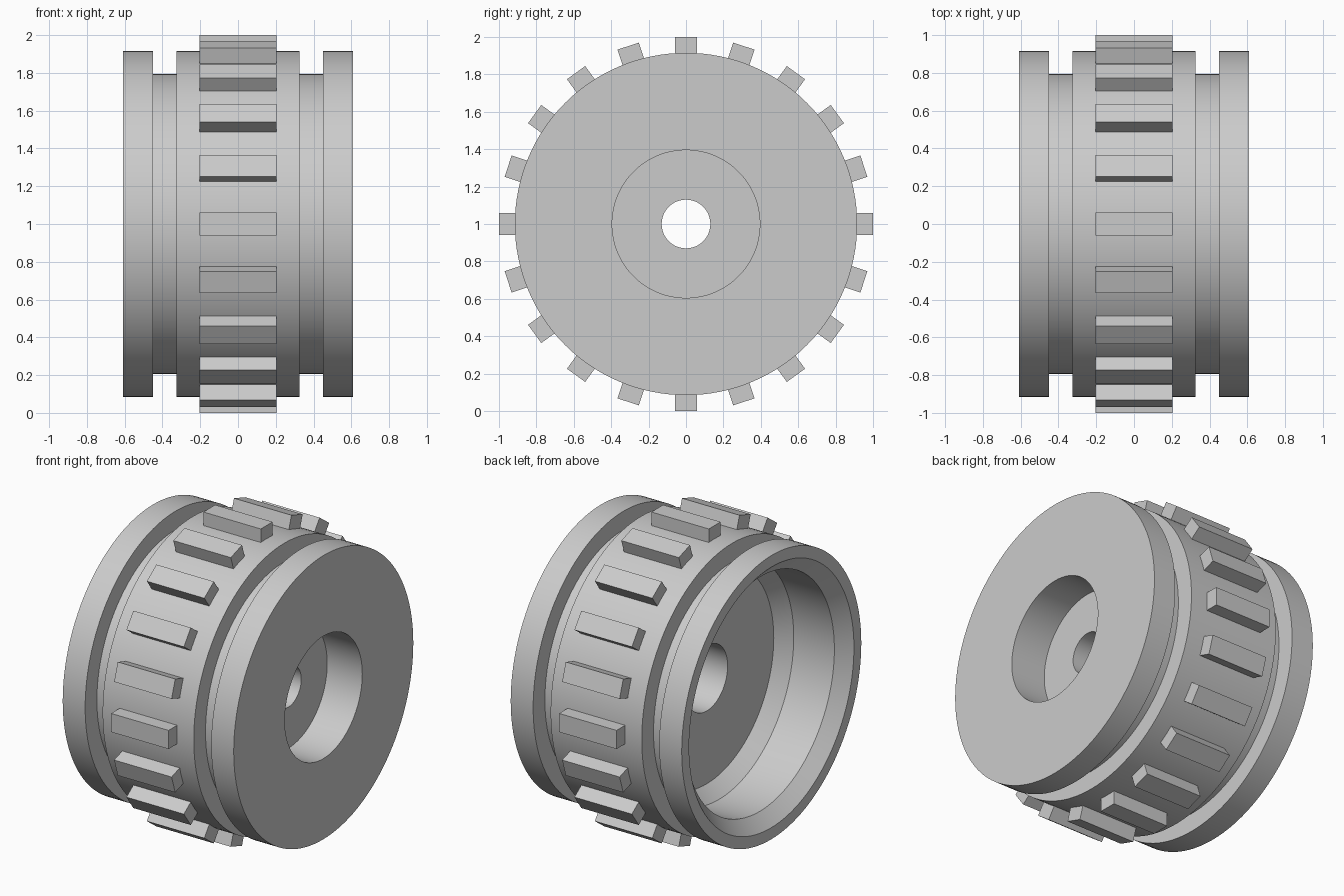
import bpy
import bmesh
from math import pi, radians
from mathutils import Matrix, Vector

cube = bpy.data.objects.get("Cube")
if cube:
    bpy.data.objects.remove(cube, do_unlink=True)

SEGMENTS = 128
TEETH = 20
CENTRE = Vector((0, 0, 1))

grey = bpy.data.materials.new("plain grey")
grey.use_nodes = True
colour = (0.6, 0.6, 0.6, 1)
grey.diffuse_color = colour
grey.node_tree.nodes["Principled BSDF"].inputs["Base Color"].default_value = colour


def finish(bm, name):
    """Turn a bmesh into a named, grey object on the wheel axis."""
    bmesh.ops.recalc_face_normals(bm, faces=bm.faces)
    mesh = bpy.data.meshes.new(name)
    bm.to_mesh(mesh)
    bm.free()
    mesh.materials.append(grey)
    obj = bpy.data.objects.new(name, mesh)
    obj.location = CENTRE
    bpy.context.collection.objects.link(obj)
    return obj


def lathe(name, profile):
    """Spin a closed (x, radius) profile around the x axis."""
    bm = bmesh.new()
    verts = [bm.verts.new((x, 0, r)) for x, r in profile]
    edges = [bm.edges.new((v, verts[i - 1])) for i, v in enumerate(verts)]
    bmesh.ops.spin(bm, geom=verts + edges, cent=(0, 0, 0), axis=(1, 0, 0),
                   angle=2 * pi, steps=SEGMENTS, use_merge=True)
    bmesh.ops.remove_doubles(bm, verts=bm.verts, dist=0.0001)
    obj = finish(bm, name)
    bpy.ops.object.select_all(action="DESELECT")
    obj.select_set(True)
    bpy.context.view_layer.objects.active = obj
    bpy.ops.object.shade_smooth_by_angle(angle=radians(25))
    return obj


# Wheel body: grooved outside, shallow recess on +x, deep cup on -x
RIM, GROOVE = 0.915, 0.795
outer = [(-0.61, RIM), (-0.45, RIM), (-0.45, GROOVE), (-0.325, GROOVE), (-0.325, RIM),
         (0.325, RIM), (0.325, GROOVE), (0.45, GROOVE), (0.45, RIM), (0.61, RIM)]
recess = [(0.61, 0.395), (0.36, 0.395)]
bore = [(0.36, 0.13), (0.16, 0.13), (0.16, 0.21), (-0.15, 0.21)]
cup = [(-0.15, 0.68), (-0.24, 0.755), (-0.53, 0.755), (-0.61, 0.84)]
lathe("wheel_body", outer + recess + bore + cup)

# Tread teeth: one block repeated around the rim
bm = bmesh.new()
for i in range(TEETH):
    place = (Matrix.Rotation(2 * pi * i / TEETH, 4, "X")
             @ Matrix.Translation((0, 0, 0.95))
             @ Matrix.Diagonal((0.41, 0.12, 0.10, 1)))
    bmesh.ops.create_cube(bm, size=1, matrix=place)
finish(bm, "tread_teeth")
